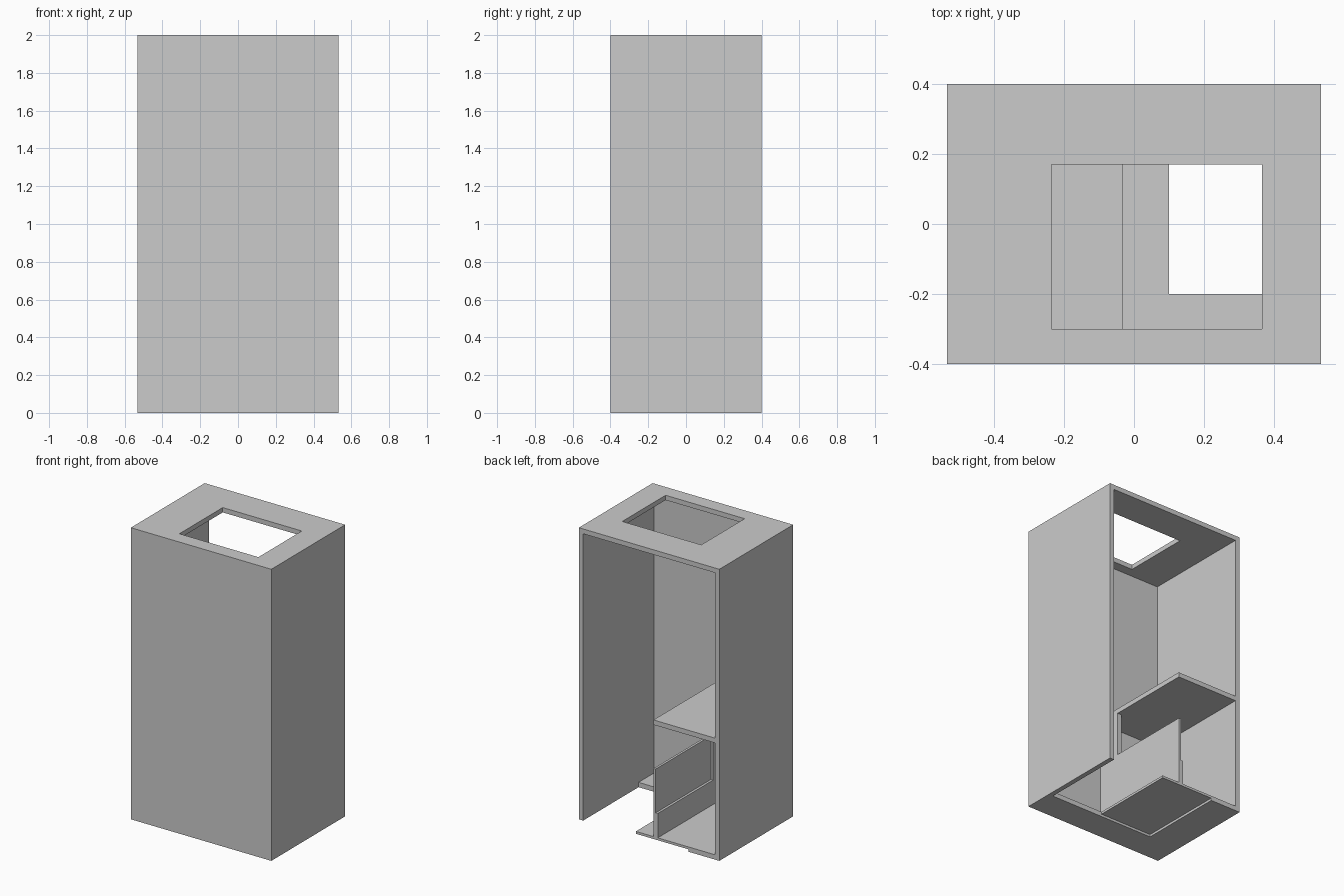
import bpy

if "Cube" in bpy.data.objects:
    bpy.data.objects.remove(bpy.data.objects["Cube"])

T = 0.033          # board thickness
W, D, H = 0.533, 0.4, 2.0


def box(name, x, y, z):
    """Box from (min, max) ranges on each axis."""
    bpy.ops.mesh.primitive_cube_add(size=1)
    ob = bpy.context.object
    ob.name = name
    for v in ob.data.vertices:
        v.co = [r[0] if c < 0 else r[1] for c, r in zip(v.co, (x, y, z))]
    return ob


def cut(ob, x, y, z):
    """Cut a box-shaped opening out of an object."""
    cutter = box("cutter", x, y, z)
    cutter.hide_render = True
    mod = ob.modifiers.new("opening", 'BOOLEAN')
    mod.operation, mod.solver, mod.object = 'DIFFERENCE', 'EXACT', cutter
    bpy.context.view_layer.objects.active = ob
    bpy.ops.object.modifier_apply(modifier=mod.name)
    bpy.data.objects.remove(cutter)


IW, IF = W - T, -D + T    # inner side wall and inner front wall

# Cabinet shell: open back, hatch in the top, notch in the floor
shell = box("cabinet_shell", (-W, W), (-D, D), (0, H))
cut(shell, (-IW, IW), (IF, 0.6), (T, H - T))
cut(shell, (-0.235, 0.365), (-0.3, 0.17), (1.9, 2.1))
cut(shell, (-0.3, IW), (-0.2, 0.6), (-0.1, 0.1))

# Thin plate covering part of the floor notch, flush with the floor top
box("floor_plate", (-0.3, 0.1), (-0.2, D), (T / 2, T))

# Shelf over the lower left compartment
box("shelf", (-IW, -T), (IF, D), (0.8, 0.8 + T))

# L-shaped divider frame under the shelf
divider = box("divider_frame", (-2 * T, -T), (IF, D), (T, 0.8))
cut(divider, (-0.2, 0.1), (-0.2, 0.6), (0.2, 0.9))

# Thin panel filling the lower half of the divider opening
box("divider_panel", (-1.5 * T, -T), (-0.2, D), (0.2, 0.5))
